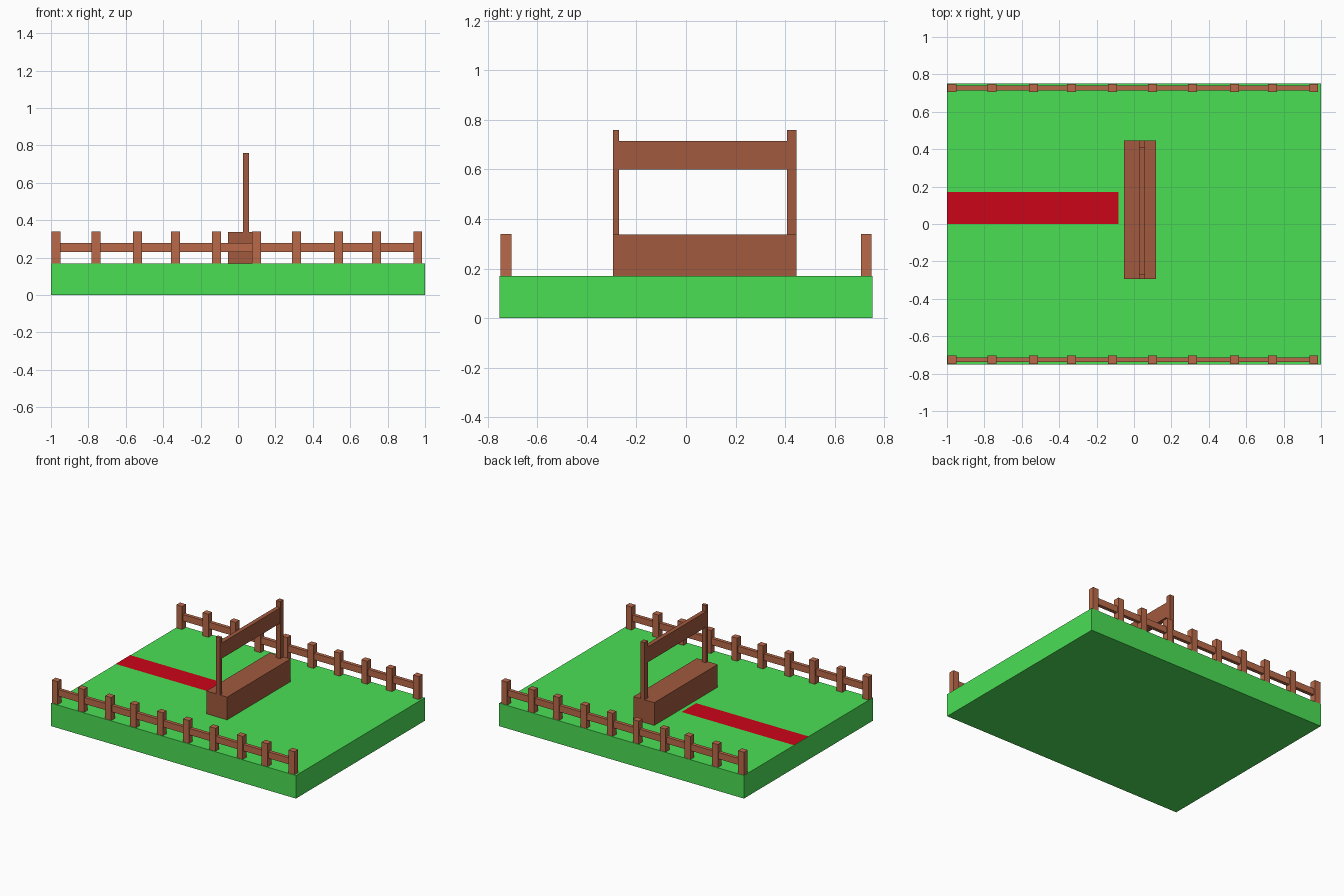
import bpy

if "Cube" in bpy.data.objects:
    bpy.data.objects.remove(bpy.data.objects["Cube"])


def material(name, rgb):
    m = bpy.data.materials.new(name)
    # convert display colour to linear
    m.diffuse_color = (*[(c / 255) ** 2.2 for c in rgb], 1)
    m.use_nodes = True
    m.node_tree.nodes["Principled BSDF"].inputs["Base Color"].default_value = m.diffuse_color
    return m


GRASS = material("grass", (76, 222, 86))
FENCE = material("fence_wood", (184, 105, 75))
WOOD = material("dark_wood", (160, 90, 64))
RED = material("red", (202, 13, 30))


def box(name, x, y, z, mat):
    """Box spanning the given (min, max) ranges."""
    spans = (x, y, z)
    bpy.ops.mesh.primitive_cube_add(size=1, location=[(a + b) / 2 for a, b in spans])
    ob = bpy.context.object
    ob.name = name
    ob.scale = [b - a for a, b in spans]
    bpy.ops.object.transform_apply(location=False, rotation=False, scale=True)
    ob.data.materials.append(mat)
    return ob


GROUND = 0.17

# Grass slab
box("ground", (-1, 1), (-0.752, 0.752), (0, GROUND), GRASS)

# Red path lying on the grass
bpy.ops.mesh.primitive_plane_add(size=1, location=(-0.5415, 0.085, GROUND + 0.002))
path = bpy.context.object
path.name = "path"
path.scale = (0.917, 0.17, 1)
bpy.ops.object.transform_apply(location=False, rotation=False, scale=True)
path.data.materials.append(RED)

# Fences along front and back: slightly uneven posts joined by one rail
POST_X = (-0.974, -0.76, -0.537, -0.334, -0.114, 0.099, 0.314, 0.538, 0.741, 0.961)
for side, y in (("front", -0.726), ("back", 0.727)):
    for i, x in enumerate(POST_X):
        box(f"{side}_fence_post_{i + 1}", (x - 0.024, x + 0.024),
            (y - 0.022, y + 0.022), (GROUND, 0.34), FENCE)
    box(f"{side}_fence_rail", (POST_X[0], POST_X[-1]),
        (y - 0.013, y + 0.013), (0.23, 0.278), FENCE)

# Obstacle: solid base, two uprights and a cross board
box("obstacle_base", (-0.053, 0.117), (-0.294, 0.446), (GROUND, 0.338), WOOD)
box("left_upright", (0.026, 0.06), (-0.294, -0.27), (0.338, 0.76), WOOD)
box("right_upright", (0.026, 0.06), (0.408, 0.446), (0.338, 0.76), WOOD)
box("cross_board", (0.027, 0.059), (-0.27, 0.408), (0.6, 0.714), WOOD)
